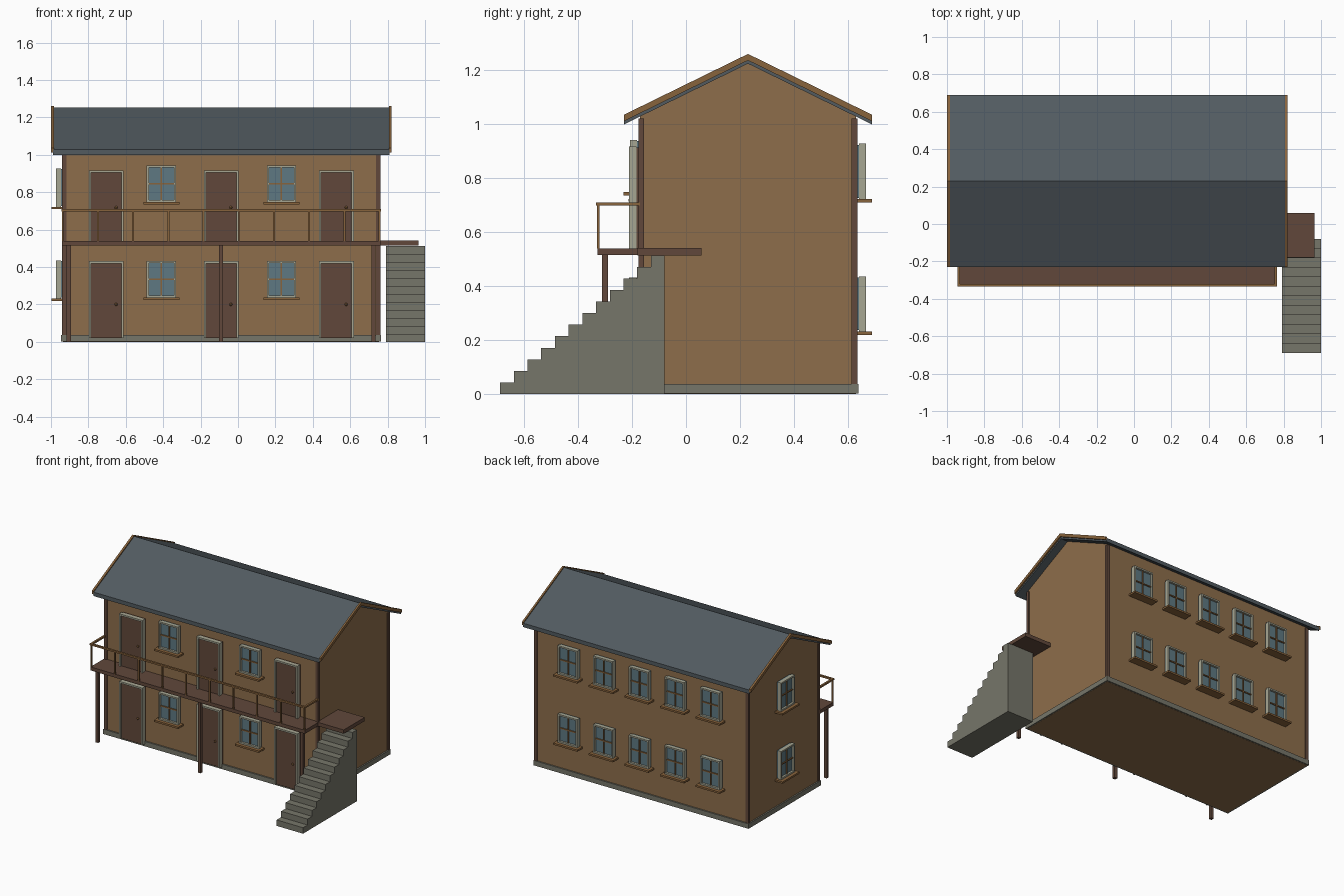
import bpy, bmesh, math
from mathutils import Matrix, Vector

if "Cube" in bpy.data.objects:
    bpy.data.objects.remove(bpy.data.objects["Cube"])


def mat(name, r, g, b):
    m = bpy.data.materials.new(name)
    m.diffuse_color = (r, g, b, 1)
    m.use_nodes = True
    m.node_tree.nodes["Principled BSDF"].inputs["Base Color"].default_value = m.diffuse_color
    return m


WALL = mat("tan_wall", .270, .155, .070)
BROWN = mat("dark_brown", .119, .064, .043)
SLATE = mat("slate", .085, .105, .118)
STONE = mat("concrete", .182, .180, .142)
FRAME = mat("pale_frame", .38, .38, .29)
GLASS = mat("window_glass", .113, .190, .223)
WOOD = mat("wood_trim", .245, .125, .045)


def finish(name, bm, mats, matrix=Matrix()):
    bmesh.ops.recalc_face_normals(bm, faces=bm.faces)
    me = bpy.data.meshes.new(name)
    bm.to_mesh(me)
    bm.free()
    for m in mats:
        me.materials.append(m)
    ob = bpy.data.objects.new(name, me)
    ob.matrix_world = matrix
    bpy.context.collection.objects.link(ob)
    return ob


def boxes(name, parts, matrix=Matrix()):
    """One object from (material, low corner, high corner) boxes."""
    bm = bmesh.new()
    mats = []
    for m, lo, hi in parts:
        if m not in mats:
            mats.append(m)
        lo, hi = Vector(lo), Vector(hi)
        size = hi - lo
        t = Matrix.Translation((lo + hi) / 2) @ Matrix.Diagonal((*size, 1))
        verts = bmesh.ops.create_cube(bm, size=1, matrix=t)["verts"]
        for f in {f for v in verts for f in v.link_faces}:
            f.material_index = mats.index(m)
    return finish(name, bm, mats, matrix)


def extrude_x(name, profile, x0, x1, m):
    """Extrude a (y, z) outline along x."""
    bm = bmesh.new()
    f = bm.faces.new([bm.verts.new((x0, y, z)) for y, z in profile])
    g = bmesh.ops.extrude_face_region(bm, geom=[f])["geom"]
    bmesh.ops.translate(bm, vec=(x1 - x0, 0, 0),
                        verts=[v for v in g if isinstance(v, bmesh.types.BMVert)])
    return finish(name, bm, [m])


# Main dimensions
X0, X1, Y0, Y1 = -.935, .755, -.17, .63
YC, EAVE = .23, .46
RIDGE, SLOPE = 1.225, .49


def under_roof(y):
    return RIDGE - SLOPE * abs(y - YC)


# House body with gable ends
extrude_x("house_walls", [(Y0, 0), (Y1, 0), (Y1, under_roof(Y1) + .005),
                          (YC, RIDGE + .005), (Y0, under_roof(Y0) + .005)], X0, X1, WALL)
boxes("foundation", [(STONE, (X0 - .01, Y0 - .01, .001), (X1 + .01, Y1 + .01, .036))])
corners = []
for x, sx in ((X0, 1), (X1, -1)):
    for y, sy in ((Y0, 1), (Y1, -1)):
        xs = sorted((x - .006 * sx, x + .017 * sx))
        ys = sorted((y - .007 * sy, y + .015 * sy))
        corners.append((BROWN, (xs[0], ys[0], .036), (xs[1], ys[1], 1.022)))
boxes("corner_boards", corners)


# Roof and gable barge boards
def chevron(name, low, high, x0, x1, m):
    ez, w = RIDGE - SLOPE * EAVE, EAVE
    extrude_x(name, [(YC - w, ez + low), (YC, RIDGE + low), (YC + w, ez + low),
                     (YC + w, ez + high), (YC, RIDGE + high), (YC - w, ez + high)], x0, x1, m)


chevron("roof", 0, .028, -.988, .81, SLATE)
chevron("barge_board_left", .012, .036, -1.0, -.985, WOOD)
chevron("barge_board_right", .012, .036, .807, .82, WOOD)


# Windows and doors: local x along the wall, y outward, z up
def ring(w, z0, z1, t, y0, y1, bottom=True):
    parts = [(FRAME, (-w, y0, z0), (-w + t, y1, z1)),
             (FRAME, (w - t, y0, z0), (w, y1, z1)),
             (FRAME, (-w + t, y0, z1 - t), (w - t, y1, z1))]
    if bottom:
        parts.append((FRAME, (-w + t, y0, z0), (w - t, y1, z0 + t)))
    return parts


def window(name, matrix, z0, z1):
    w, zc = .078, (z0 + z1) / 2
    parts = ring(w, z0, z1, .011, .012, .037)
    parts += [(GLASS, (-w + .004, 0, z0 + .004), (w - .004, .022, z1 - .004)),
              (WOOD, (-.004, .02, z0 + .011), (.004, .03, z1 - .011)),
              (WOOD, (-w + .011, .02, zc - .004), (w - .011, .029, zc + .004)),
              (WOOD, (-.096, 0, z0 - .013), (.096, .061, z0))]
    boxes(name, parts, matrix)


def door(name, matrix, z0, z1):
    w = .093
    parts = ring(w, z0, z1, .012, .014, .042, False)
    parts.append((BROWN, (-w + .004, 0, z0), (w - .004, .03, z1 - .004)))
    boxes(name, parts, matrix)
    bm = bmesh.new()
    bmesh.ops.create_uvsphere(bm, u_segments=8, v_segments=6, radius=.008,
                              matrix=Matrix.Translation((-.052, .036, z0 + .18)))
    finish(name + "_knob", bm, [WOOD], matrix)


def on_wall(x, y, angle):
    return Matrix.Translation((x, y, 0)) @ Matrix.Rotation(math.radians(angle), 4, 'Z')


for floor, front, side, door_z in (("lower", (.238, .432), (.232, .436), (.02, .432)),
                                   ("upper", (.748, .942), (.722, .928), (.538, .917))):
    for i, x in enumerate((-.41, .232)):
        window(f"front_window_{floor}_{i}", on_wall(x, Y0, 180), *front)
    for i, x in enumerate((-.704, -.09, .526)):
        door(f"door_{floor}_{i}", on_wall(x, Y0, 180), *door_z)
    for i in range(5):
        window(f"back_window_{floor}_{i}", on_wall(-.09 + .283 * (i - 2), Y1, 0), *side)
    window(f"side_window_{floor}", on_wall(X0, YC, 90), *side)

# Balcony deck, landing and posts
D0, D1, DY = -.942, .762, -.328
boxes("balcony_deck", [(BROWN, (D0, DY, .515), (D1, Y0, .54))])
boxes("stair_landing", [(BROWN, (X1, -.18, .514), (.966, .058, .541))])
boxes("balcony_posts", [(BROWN, (x - .011, -.311, 0), (x + .011, -.289, .516))
                        for x in (-.905, -.09, .724)])

# Railing with balusters and two end rails
rail = [(WOOD, (D0 - .002, DY - .006, .698), (D1 + .002, DY + .008, .71))]
for i in range(10):
    x = D0 + .005 + (D1 - D0 - .01) * i / 9
    rail.append((WOOD, (x - .005, DY - .003, .539), (x + .005, DY + .007, .70)))
for x in (D0 + .005, D1 - .005):
    rail.append((WOOD, (x - .007, DY, .698), (x + .007, Y0, .71)))
boxes("railing", rail)

# Solid outdoor stair
N, RISE, RUN, SY = 12, .0427, .0509, -.69
steps = [(SY, 0)]
for i in range(N):
    steps += [(SY + RUN * i, RISE * (i + 1)), (SY + RUN * (i + 1), RISE * (i + 1))]
steps.append((SY + RUN * N, 0))
extrude_x("stairs", steps, .79, 1.0, STONE)
